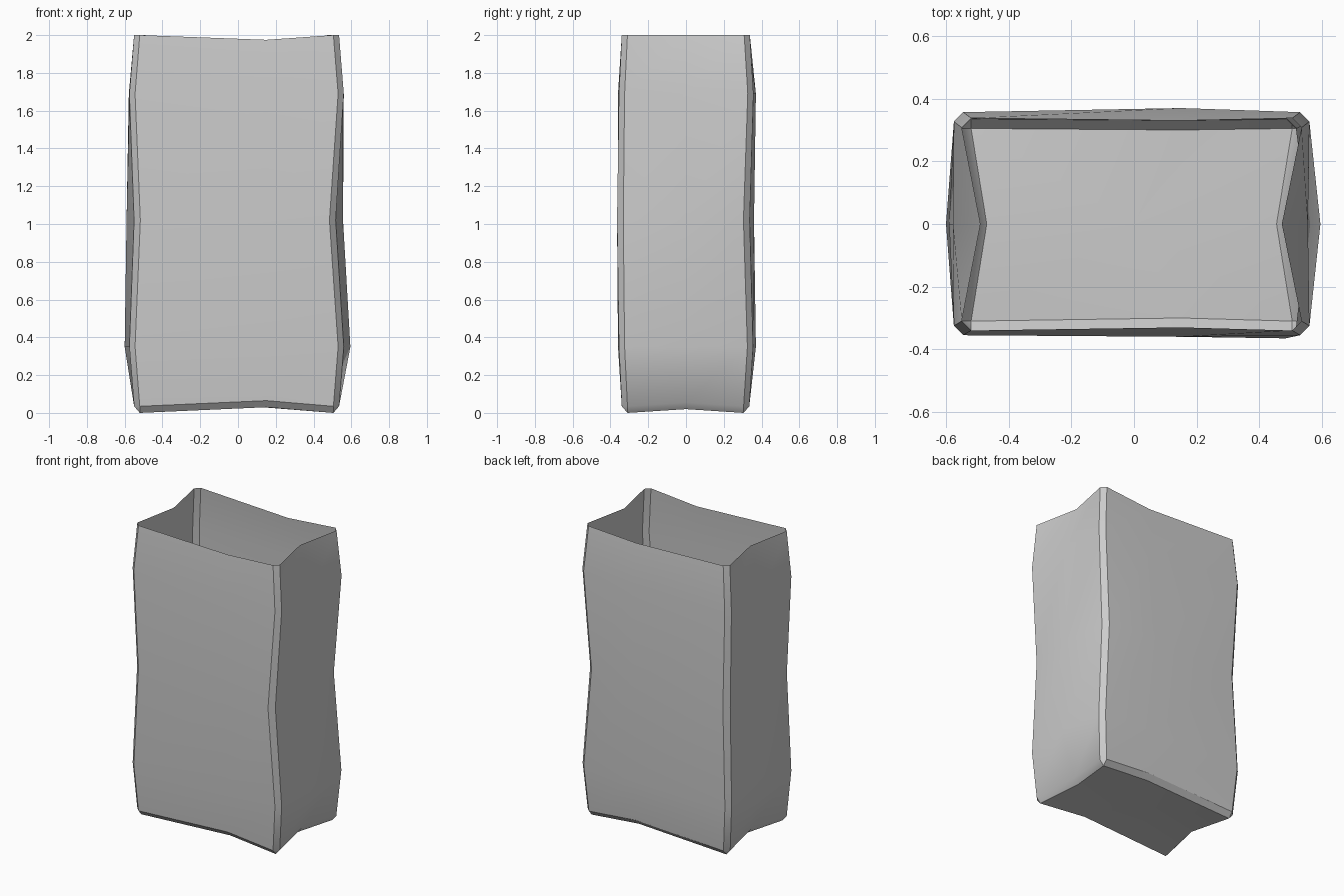
import bpy, bmesh

if "Cube" in bpy.data.objects:
    bpy.data.objects.remove(bpy.data.objects["Cube"])

# Ring rows: z, corner chamfer, (left, right, front, back) corner extents,
# (left, right, front, back) mid-wall extents, (front/back, side) mid-wall z offsets, front skew
ROWS = [
    (0.00, 0.00, (-0.52, 0.505, -0.31, 0.305), (-0.47, 0.455, -0.30, 0.30), (0.03, 0.02), 0),
    (0.035, 0.03, (-0.55, 0.535, -0.34, 0.335), (-0.50, 0.485, -0.33, 0.33), (0.03, 0.02), 0),
    (0.35, 0.03, (-0.575, 0.56, -0.355, 0.355), (-0.60, 0.595, -0.36, 0.37), (0, 0), 0),
    (1.02, 0.033, (-0.55, 0.517, -0.355, 0.337), (-0.59, 0.556, -0.36, 0.36), (0, 0), 0.01),
    (1.69, 0.03, (-0.575, 0.56, -0.355, 0.357), (-0.578, 0.555, -0.36, 0.37), (0, 0), 0),
    (2.00, 0.03, (-0.55, 0.535, -0.34, 0.338), (-0.49, 0.472, -0.33, 0.33), (-0.025, 0), 0),
]
FOLD_X = 0.15   # off-centre crease on the broad walls


def ring(bm, row):
    z, c, (l, r, f, b), (ml, mr, mf, mb), (dz_fb, dz_s), k = row
    pts = [
        (l + c, f + k, z), (FOLD_X, mf, z + dz_fb), (r - c, f - k, z),
        (r, f - k + c, z), (mr, 0, z + dz_s), (r, b - c, z),
        (r - c, b, z), (FOLD_X, mb, z + dz_fb), (l + c, b, z),
        (l, b - c, z), (ml, 0, z + dz_s), (l, f + k + c, z),
    ]
    return [bm.verts.new(p) for p in pts]


# Bag walls: single-sided sheet, open at the top
bm = bmesh.new()
rings = [ring(bm, row) for row in ROWS]
for lo, hi in zip(rings, rings[1:]):
    for i in range(12):
        j = (i + 1) % 12
        bm.faces.new((lo[i], lo[j], hi[j], hi[i]))

# Bag floor, pushed slightly upward
centre = bm.verts.new((0.0, 0, 0.04))
for i in range(12):
    bm.faces.new((rings[0][(i + 1) % 12], rings[0][i], centre))
bmesh.ops.remove_doubles(bm, verts=bm.verts[:], dist=0.0005)
bmesh.ops.recalc_face_normals(bm, faces=bm.faces[:])

mesh = bpy.data.meshes.new("open_bag")
bm.to_mesh(mesh)
bm.free()
bag = bpy.data.objects.new("open_bag", mesh)
bpy.context.collection.objects.link(bag)

# Smooth walls with crisp chamfers
bpy.context.view_layer.objects.active = bag
bag.select_set(True)
bpy.ops.object.shade_smooth_by_angle(angle=0.52)
